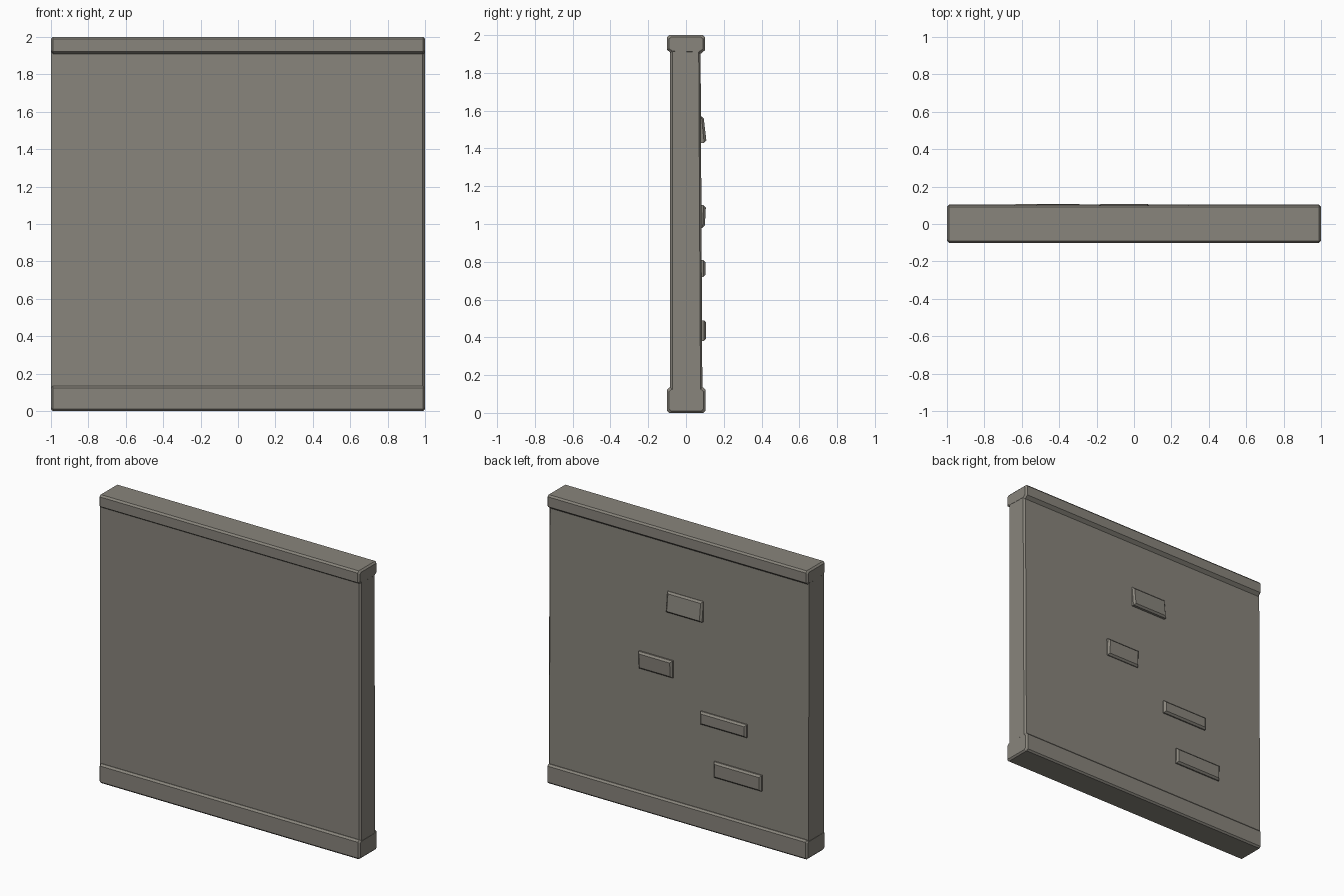
import bpy, bmesh

if "Cube" in bpy.data.objects:
    bpy.data.objects.remove(bpy.data.objects["Cube"])

stone = bpy.data.materials.new("stone")
stone.diffuse_color = (0.248, 0.233, 0.201, 1)
stone.use_nodes = True
stone.node_tree.nodes["Principled BSDF"].inputs["Base Color"].default_value = stone.diffuse_color


def loft(name, rings):
    """Solid through matching rings of points, capped at both ends."""
    bm = bmesh.new()
    vs = [[bm.verts.new(p) for p in ring] for ring in rings]
    n = len(rings[0])
    for a, b in zip(vs, vs[1:]):
        for i in range(n):
            j = (i + 1) % n
            bm.faces.new((a[i], a[j], b[j], b[i]))
    bm.faces.new(vs[0])
    bm.faces.new(vs[-1])
    bmesh.ops.recalc_face_normals(bm, faces=bm.faces)
    me = bpy.data.meshes.new(name)
    bm.to_mesh(me)
    bm.free()
    me.materials.append(stone)
    ob = bpy.data.objects.new(name, me)
    bpy.context.collection.objects.link(ob)
    return ob


def rail(name, profile, c=0.011):
    """Long trim along x from a (y, z) profile, with chamfered ends."""
    zs = [p[1] for p in profile]
    zm, hz = (min(zs) + max(zs)) / 2, (max(zs) - min(zs)) / 2
    rings = []
    for x, s in ((-1, c), (-1 + c, 0), (1 - c, 0), (1, c)):
        rings.append([(x, y * (1 - s / 0.1), zm + (z - zm) * (1 - s / hz))
                      for y, z in profile])
    loft(name, rings)


def brick(name, x0, x1, z0, z1, y_low, y_high, c=0.012):
    """Raised brick on the back face, chamfered around its front."""
    def ring(i, yl, yh):
        return [(x0 + i, yl, z0 + i), (x1 - i, yl, z0 + i),
                (x1 - i, yh, z1 - i), (x0 + i, yh, z1 - i)]
    loft(name, [ring(0, 0.06, 0.06), ring(0, y_low - c, y_high - c),
                ring(c, y_low, y_high)])


# Wall panel: slightly thicker at the bottom of the back, right edges chamfered
def panel_ring(z, back):
    return [(-0.999, -0.084, z), (0.987, -0.084, z), (0.999, -0.072, z),
            (0.999, back - 0.01, z), (0.987, back, z), (-0.999, back, z)]


loft("wall_panel", [panel_ring(0.06, 0.087), panel_ring(1.95, 0.077)])

# Bottom rail
rail("bottom_rail", [(-0.088, 0), (0.092, 0), (0.103, 0.011), (0.103, 0.122),
                     (0.092, 0.134), (-0.088, 0.134), (-0.1, 0.122), (-0.1, 0.012)])

# Top rail, with a wider chamfer on its underside
rail("top_rail", [(-0.078, 1.905), (0.076, 1.9), (0.1, 1.92), (0.1, 1.988),
                  (0.09, 2), (-0.09, 2), (-0.101, 1.988), (-0.101, 1.922)])

# Exposed bricks on the back
for i, b in enumerate([(-0.19, 0.085, 1.43, 1.57, 0.108, 0.094),
                       (0.04, 0.30, 0.98, 1.10, 0.1, 0.105),
                       (-0.53, -0.175, 0.72, 0.81, 0.104, 0.104),
                       (-0.645, -0.28, 0.38, 0.49, 0.106, 0.107)]):
    brick(f"brick_{i + 1}", *b)
